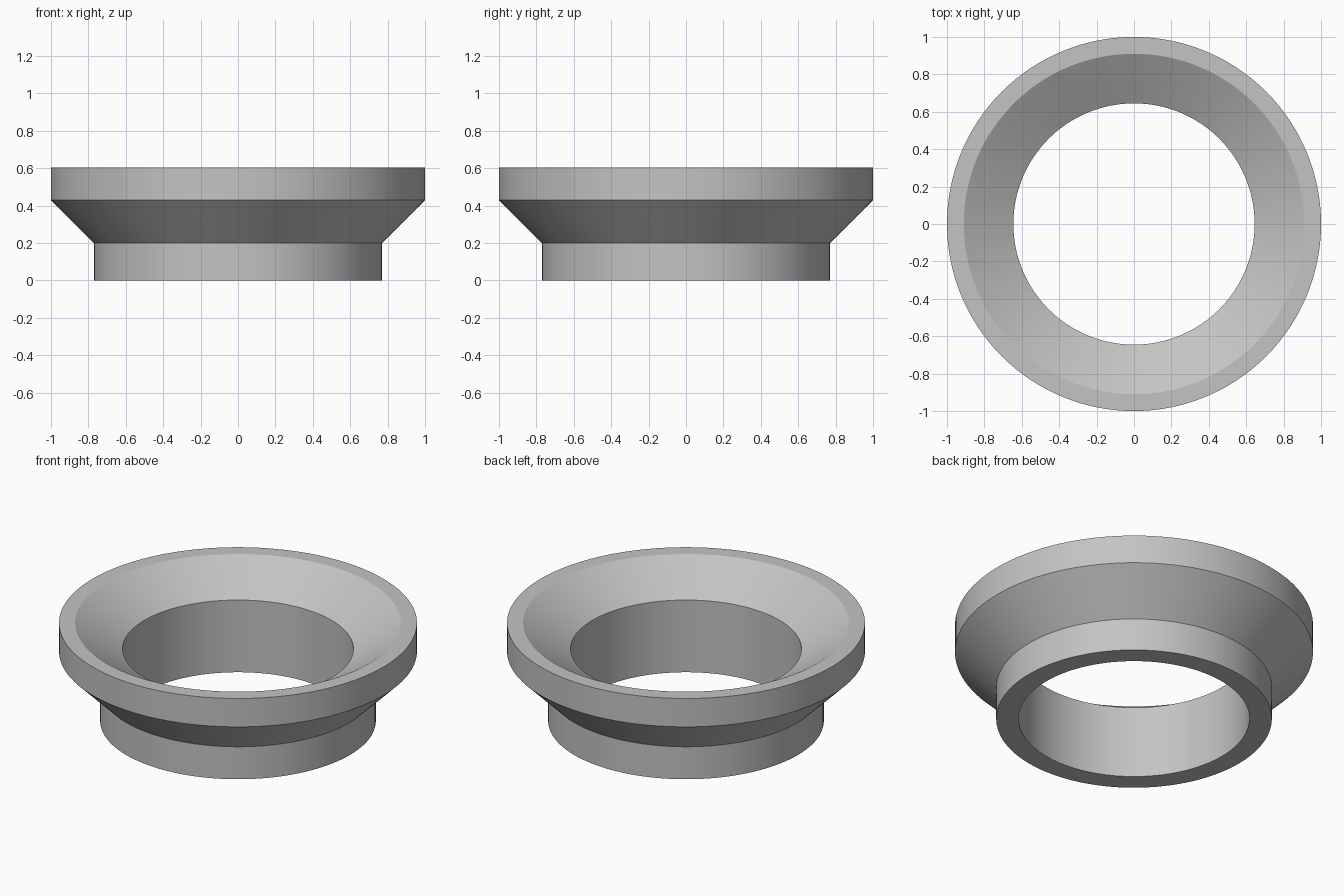
import bpy
import bmesh
import math

cube = bpy.data.objects.get("Cube")
if cube:
    bpy.data.objects.remove(cube, do_unlink=True)

# Single grey material
grey = bpy.data.materials.new("light_grey")
grey.use_nodes = True
colour = (0.55, 0.55, 0.55, 1.0)
grey.diffuse_color = colour
grey.node_tree.nodes["Principled BSDF"].inputs["Base Color"].default_value = colour

# Cross-section (radius, height): collar, flare, rim, funnel, bore
SEGMENTS = 128
profile = [(0.77, 0), (0.77, 0.2), (1, 0.43), (1, 0.605),
           (0.91, 0.605), (0.645, 0.445), (0.645, 0)]


def lathe(name, points, material):
    """Revolve a closed cross-section around z."""
    bm = bmesh.new()
    rings = []
    for i in range(SEGMENTS):
        a = math.tau * i / SEGMENTS
        rings.append([bm.verts.new((r * math.cos(a), r * math.sin(a), z))
                      for r, z in points])
    for i, ring in enumerate(rings):
        nxt = rings[(i + 1) % SEGMENTS]
        for j in range(len(points)):
            k = (j + 1) % len(points)
            bm.faces.new((ring[j], nxt[j], nxt[k], ring[k]))
    bmesh.ops.recalc_face_normals(bm, faces=bm.faces)
    mesh = bpy.data.meshes.new(name)
    bm.to_mesh(mesh)
    bm.free()
    mesh.materials.append(material)
    obj = bpy.data.objects.new(name, mesh)
    bpy.context.collection.objects.link(obj)
    return obj


# Flared ring with a funnel-shaped mouth
ring = lathe("flared_ring", profile, grey)
bpy.ops.object.select_all(action="DESELECT")
ring.select_set(True)
bpy.context.view_layer.objects.active = ring
bpy.ops.object.shade_smooth_by_angle(angle=math.radians(30))
